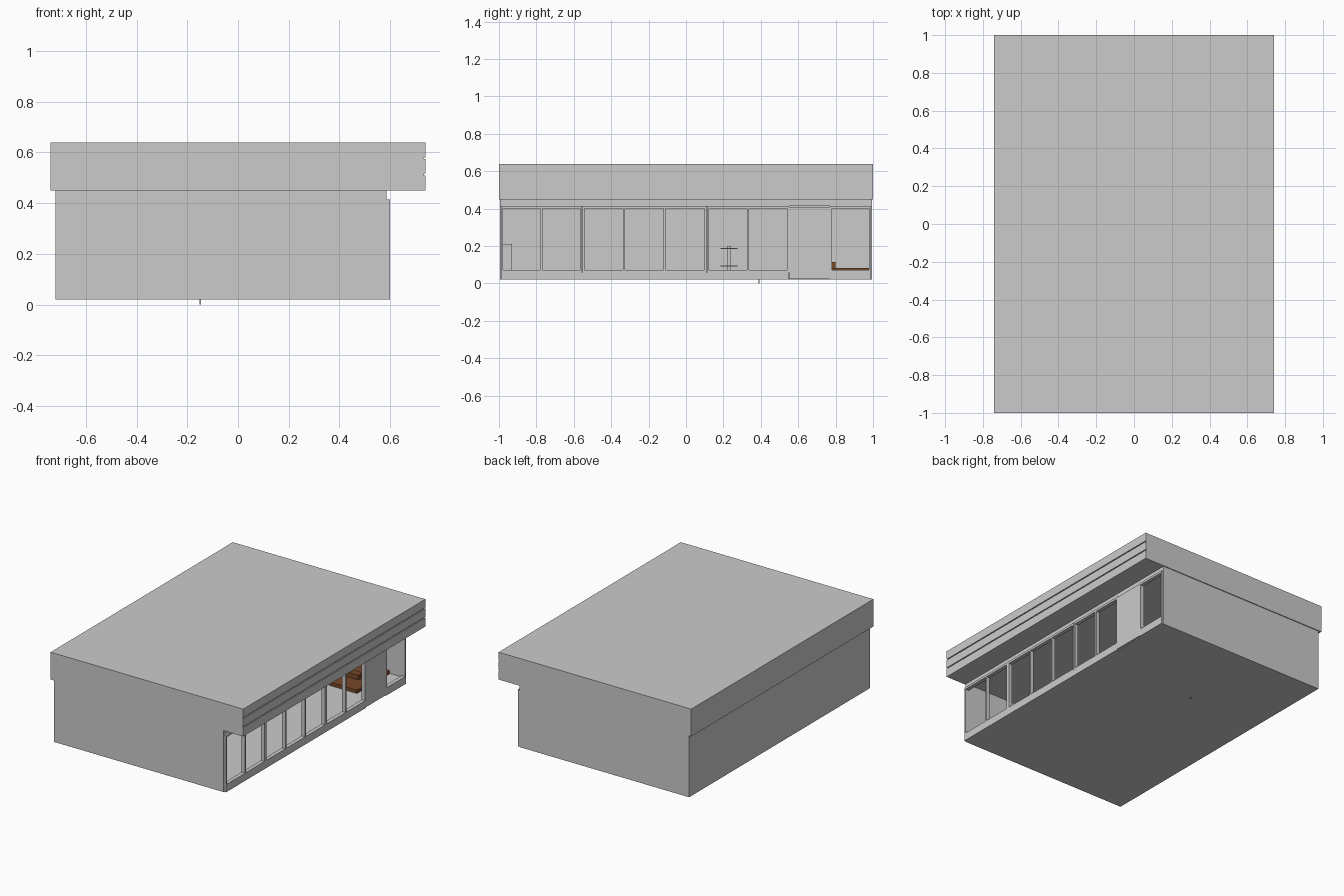
import bpy, bmesh

if "Cube" in bpy.data.objects:
    bpy.data.objects.remove(bpy.data.objects["Cube"])


def material(name, rgb):
    m = bpy.data.materials.new(name)
    m.diffuse_color = (*rgb, 1)
    m.use_nodes = True
    m.node_tree.nodes["Principled BSDF"].inputs["Base Color"].default_value = m.diffuse_color
    return m


GREY = material("plain grey", (0.6, 0.6, 0.6))
BROWN = material("wood brown", (0.19, 0.065, 0.02))


def boxes(name, mat, *spans):
    """One object made of boxes given as (x0, x1, y0, y1, z0, z1)."""
    bm = bmesh.new()
    for x0, x1, y0, y1, z0, z1 in spans:
        for v in bmesh.ops.create_cube(bm, size=1)["verts"]:
            v.co.x = x0 + (v.co.x + 0.5) * (x1 - x0)
            v.co.y = y0 + (v.co.y + 0.5) * (y1 - y0)
            v.co.z = z0 + (v.co.z + 0.5) * (z1 - z0)
    return finish(name, mat, bm)


def finish(name, mat, bm):
    bmesh.ops.recalc_face_normals(bm, faces=bm.faces)
    me = bpy.data.meshes.new(name)
    bm.to_mesh(me)
    bm.free()
    me.materials.append(mat)
    ob = bpy.data.objects.new(name, me)
    bpy.context.collection.objects.link(ob)
    return ob


# Roof: stepped fascia profile on the right side, extruded along y
profile = [(-0.74, 0.45), (0.74, 0.45)]
for z in (0.51, 0.574):
    profile += [(0.74, z), (0.733, z), (0.733, z + 0.007), (0.74, z + 0.007)]
profile += [(0.74, 0.64), (-0.74, 0.64)]
bm = bmesh.new()
face = bm.faces.new([bm.verts.new((x, -1, z)) for x, z in profile])
new = bmesh.ops.extrude_face_region(bm, geom=[face])["geom"]
bmesh.ops.translate(bm, vec=(0, 2, 0),
                    verts=[v for v in new if isinstance(v, bmesh.types.BMVert)])
finish("roof", GREY, bm)

# Shell: floor, left wall and two end walls
W, L = 0.585, 0.994
boxes("floor_slab", GREY, (-0.72, W, -L, L, 0.02, 0.06))
boxes("left_wall", GREY, (-0.72, -0.70, -L, L, 0.06, 0.45))
boxes("end_walls", GREY, *[(-0.70, W, min(s * 0.985, s * L), max(s * 0.985, s * L), 0.06, 0.45)
                           for s in (-1, 1)])

# Facade header and sill, the sill broken at the entrance
boxes("header", GREY, (0.565, W, -0.985, 0.985, 0.413, 0.45))
boxes("sill", GREY, (W, 0.60, -0.99, 0.548, 0.02, 0.06),
      (W, 0.60, 0.77, 0.99, 0.02, 0.06))


def window_module(name, y0, y1, panes):
    """Rails and evenly spaced mullions around open panes."""
    x0, x1, t = 0.573, 0.60, 0.011
    parts = [(x0, x1, y0, y1, 0.06, 0.073), (x0, x1, y0, y1, 0.40, 0.415)]
    step = (y1 - y0 - t) / panes
    for i in range(panes + 1):
        y = y0 + i * step
        parts.append((x0, x1, y, y + t, 0.073, 0.40))
    boxes(name, GREY, *parts)


window_module("window_frame_front", -0.99, -0.556, 2)
window_module("window_frame_middle", -0.554, 0.109, 3)
window_module("window_frame_rear", 0.111, 0.55, 2)
window_module("window_frame_end", 0.77, 0.99, 1)

# Entrance panel
boxes("entrance_panel", GREY, (0.575, 0.60, 0.55, 0.77, 0.025, 0.41))

# Interior furniture
boxes("wood_platform", BROWN, (0.27, 0.48, 0.62, 0.98, 0.06, 0.083),
      (0.29, 0.40, 0.75, 0.80, 0.083, 0.115))
boxes("cabinet", GREY, (-0.69, -0.55, -0.98, -0.93, 0.06, 0.21))
boxes("stand", GREY, (-0.01, 0.01, 0.22, 0.24, 0.06, 0.20),
      (-0.045, 0.045, 0.185, 0.275, 0.185, 0.189),
      (-0.045, 0.045, 0.185, 0.275, 0.092, 0.096))

# Drain peg under the floor
boxes("drain_peg", GREY, (-0.152, -0.146, 0.387, 0.393, 0.0, 0.02))
